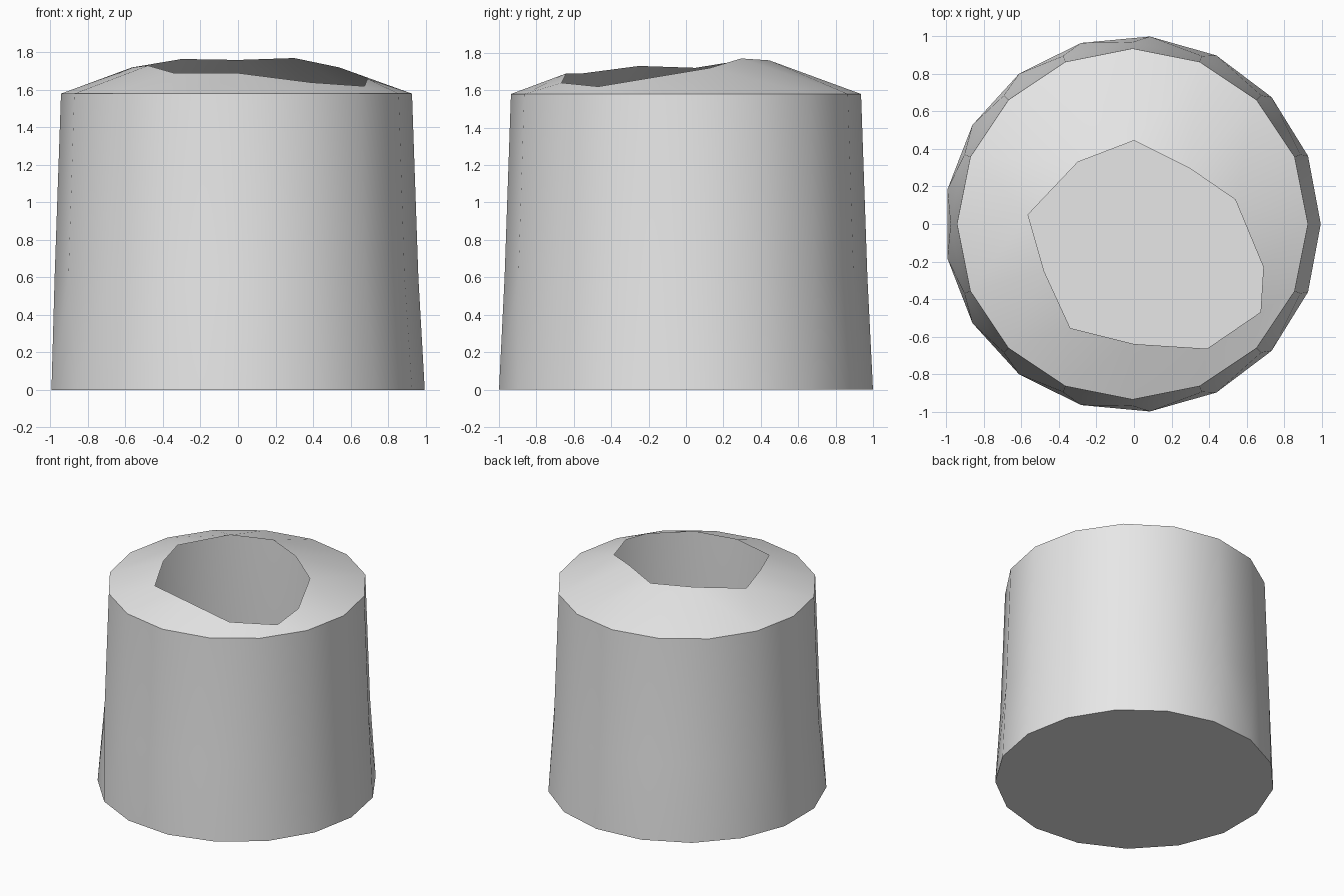
import bpy, bmesh, math

cube = bpy.data.objects.get("Cube")
if cube:
    bpy.data.objects.remove(cube, do_unlink=True)

OFFSET = -0.008  # centres the odd-sided base

grey = bpy.data.materials.new("plain_grey")
grey.use_nodes = True
grey.diffuse_color = (0.8, 0.8, 0.8, 1)
grey.node_tree.nodes["Principled BSDF"].inputs["Base Color"].default_value = (0.8, 0.8, 0.8, 1)

bm = bmesh.new()


def ring(sides, radius, z):
    """Regular horizontal ring of vertices, starting at +x."""
    step = math.tau / sides
    return [bm.verts.new((radius * math.cos(i * step) + OFFSET,
                          radius * math.sin(i * step), z)) for i in range(sides)]


def zip_rings(low, high):
    """Triangulate between two rings of any size, along the shorter diagonals."""
    i = j = 0
    n, m = len(low), len(high)
    while i < n or j < m:
        a, b = low[i % n], high[j % m]
        a2, b2 = low[(i + 1) % n], high[(j + 1) % m]
        if j == m or (i < n and (a2.co - b.co).length <= (b2.co - a.co).length):
            bm.faces.new((a, a2, b))
            i += 1
        else:
            bm.faces.new((a, b2, b))
            j += 1


# Tapering side wall with a closed base
base = ring(17, 1.004, 0)
waist = ring(16, 0.97, 0.6)
shoulder = ring(16, 0.936, 1.58)
zip_rings(base, waist)
zip_rings(waist, shoulder)
bm.faces.new(base[::-1])

# Sloping lid that ends in an uneven off-centre opening
rim = [bm.verts.new(p) for p in (
    (0.54, 0.13, 1.72), (0.30, 0.295, 1.77), (0, 0.445, 1.76),
    (-0.30, 0.33, 1.765), (-0.565, 0.05, 1.72), (-0.48, -0.25, 1.73),
    (-0.34, -0.555, 1.69), (0, -0.64, 1.69), (0.39, -0.665, 1.64),
    (0.675, -0.47, 1.62), (0.69, -0.23, 1.66))]
zip_rings(shoulder, rim)

mesh = bpy.data.meshes.new("hollow_stump")
bm.to_mesh(mesh)
bm.free()
mesh.materials.append(grey)
stump = bpy.data.objects.new("hollow_stump", mesh)
bpy.context.collection.objects.link(stump)

# Smooth wall and lid, crisp shoulder and base edges
bpy.ops.object.select_all(action='DESELECT')
stump.select_set(True)
bpy.context.view_layer.objects.active = stump
bpy.ops.object.shade_smooth_by_angle(angle=math.radians(35))
